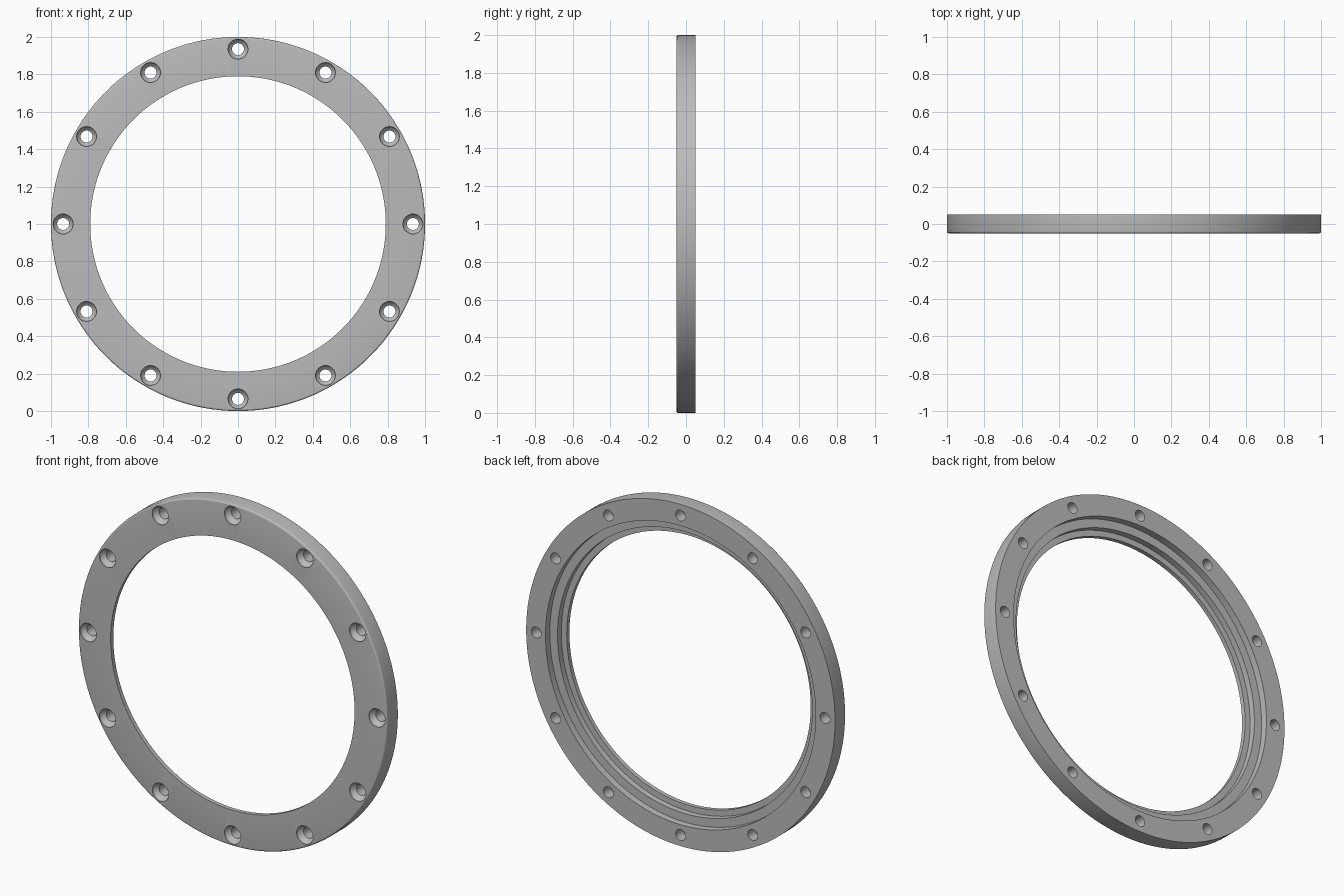
import bpy, bmesh
from math import pi, sin, cos, radians
from mathutils import Matrix, Vector

cube = bpy.data.objects.get("Cube")
if cube:
    bpy.data.objects.remove(cube)

grey = bpy.data.materials.new("plain grey metal")
grey.use_nodes = True
COLOUR = (0.5, 0.5, 0.5, 1)
grey.diffuse_color = COLOUR
grey.node_tree.nodes["Principled BSDF"].inputs["Base Color"].default_value = COLOUR


def lathe(bm, profile, steps, centre=Vector((0, 0, 0)), closed=True):
    """Turn (radius, y) points about the y axis; open profiles get end caps."""
    rings = []
    for i in range(steps):
        a = 2 * pi * i / steps
        rings.append([bm.verts.new(centre + Vector((r * cos(a), y, r * sin(a))))
                      for r, y in profile])
    n = len(profile)
    for i in range(steps):
        a, b = rings[i], rings[(i + 1) % steps]
        for j in range(n if closed else n - 1):
            k = (j + 1) % n
            bm.faces.new((a[j], a[k], b[k], b[j]))
    if not closed:
        for j in (0, n - 1):
            bm.faces.new([ring[j] for ring in rings])


def make_object(name, bm):
    bmesh.ops.recalc_face_normals(bm, faces=bm.faces)
    mesh = bpy.data.meshes.new(name)
    bm.to_mesh(mesh)
    bm.free()
    mesh.materials.append(grey)
    obj = bpy.data.objects.new(name, mesh)
    bpy.context.collection.objects.link(obj)
    return obj


FRONT, BACK = -0.05, 0.05
MIDDLE = Vector((0, 0, 1))

# Flange ring: rounded front rim, two stepped recesses behind, thin inner lip
FILLET = 0.01
rim = [(1 - FILLET + FILLET * sin(t), FRONT + FILLET - FILLET * cos(t))
       for t in (radians(22.5 * i) for i in range(5))]
section = [(0.79, FRONT)] + rim + [
    (1.0, BACK), (0.875, BACK), (0.875, 0.01),
    (0.825, 0.01), (0.825, -0.025), (0.79, -0.025)]
bm = bmesh.new()
lathe(bm, section, 180, MIDDLE)
ring = make_object("flange_ring", bm)

# Twelve countersunk bolt holes
hole = [(0.053, FRONT - 0.02), (0.053, FRONT + 0.012), (0.046, FRONT + 0.024),
        (0.032, FRONT + 0.034), (0.032, BACK + 0.02)]
bm = bmesh.new()
for i in range(12):
    spot = Matrix.Rotation(i * pi / 6, 3, 'Y') @ Vector((0.935, 0, 0))
    lathe(bm, hole, 32, MIDDLE + spot, closed=False)
cutter = make_object("bolt_hole_cutter", bm)
cutter.hide_render = True

cut = ring.modifiers.new("bolt holes", 'BOOLEAN')
cut.operation = 'DIFFERENCE'
cut.solver = 'EXACT'
cut.object = cutter
bpy.context.view_layer.objects.active = ring
ring.select_set(True)
bpy.ops.object.modifier_apply(modifier=cut.name)
bpy.data.objects.remove(cutter)

bpy.ops.object.shade_smooth_by_angle(angle=radians(30))
